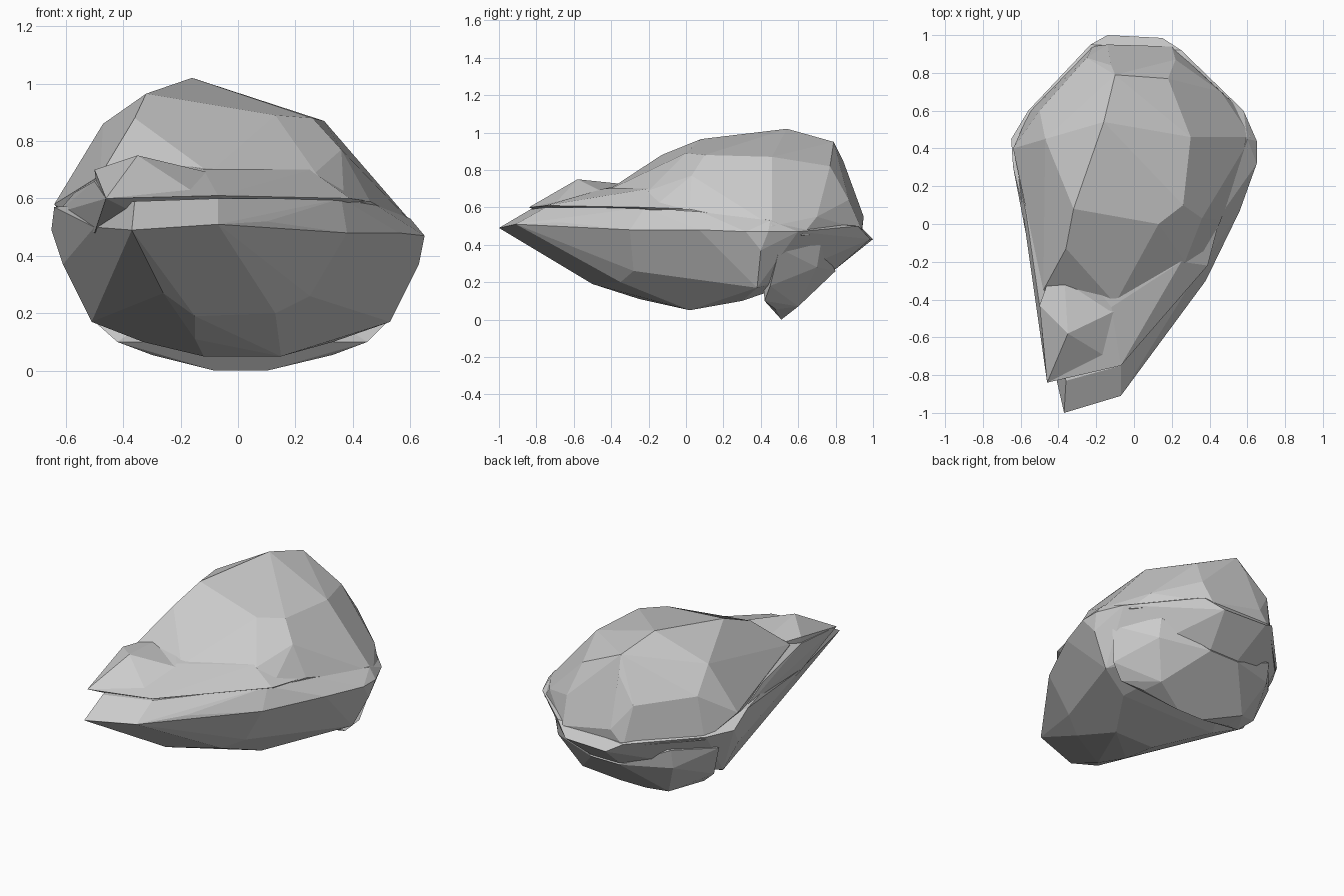
import bpy, bmesh
from math import radians


def chunk(name, pts):
    """Faceted convex stone chunk spanning a few corner points."""
    bm = bmesh.new()
    for p in pts:
        bm.verts.new(p)
    res = bmesh.ops.convex_hull(bm, input=bm.verts)
    loose = {g for k in ("geom_interior", "geom_unused") for g in res[k]
             if isinstance(g, bmesh.types.BMVert)}
    bmesh.ops.delete(bm, geom=list(loose), context='VERTS')
    bmesh.ops.dissolve_limit(bm, angle_limit=radians(6),
                             verts=bm.verts, edges=bm.edges)
    bmesh.ops.recalc_face_normals(bm, faces=bm.faces)
    me = bpy.data.meshes.new(name)
    bm.to_mesh(me)
    bm.free()
    ob = bpy.data.objects.new(name, me)
    bpy.context.collection.objects.link(ob)
    return ob


# Lower body with the long pointed front lip
body = chunk("rock", [
    (-.37, -1, .49), (-.07, -.91, .51), (.10, -.67, .52), (.38, -.30, .48),
    (-.36, -.83, .59), (-.07, -.75, .60), (.36, -.22, .60), (.46, .05, .59),
    (-.26, -.63, .27), (-.15, -.50, .19), (.13, -.35, .20), (.25, -.28, .26),
    (-.15, -.25, .11), (-.12, .02, .05), (.15, .02, .05), (.33, .30, .10),
    (.53, .38, .17), (.63, .40, .37), (.65, .44, .47), (.65, .32, .47),
    (.56, .07, .48), (.58, .60, .47), (.36, .80, .45), (.25, .92, .50),
    (.15, .985, .43), (-.14, 1, .43), (-.23, .95, .48), (-.56, .60, .48),
    (-.65, .45, .49), (-.64, .30, .57), (-.61, .35, .37), (-.51, .36, .17),
    (-.33, .30, .10), (-.57, .05, .52), (-.50, -.43, .50),
    (.60, .45, .53), (.10, .80, .27), (-.10, .80, .27)])

# Bulge under the back
keel = chunk("keel", [
    (-.08, .51, 0), (.10, .51, 0), (-.30, .48, .055), (.33, .48, .055),
    (-.42, .42, .10), (.45, .42, .10), (-.30, .60, .07), (.30, .60, .07),
    (-.51, .45, .18), (.53, .45, .18), (-.40, .70, .28), (.40, .70, .28),
    (-.10, .80, .26), (.10, .80, .26), (-.58, .50, .38), (.58, .50, .38),
    (-.40, .72, .40), (.40, .72, .40), (0, .4, .4)])

# Upper layer jutting out at the left of the lip
slab = chunk("slab", [
    (-.46, -.84, .60), (-.07, -.75, .61), (-.12, -.44, .70), (.25, -.20, .70),
    (.39, -.22, .60), (.46, .05, .59), (-.50, -.43, .66), (-.36, -.13, .76),
    (-.57, .05, .62), (-.38, -.75, .56), (-.50, -.40, .48), (.3, .1, .45),
    (-.57, .10, .48), (-.63, .35, .55)])

# Raised ridge on the left of the layer
ridge = chunk("ridge", [
    (-.46, -.84, .60), (-.35, -.58, .75), (-.50, -.43, .70), (-.30, -.35, .71),
    (-.10, -.46, .69), (-.48, -.40, .55), (-.12, -.72, .60), (-.38, -.10, .70)])

# Crown of the rock
crown = chunk("crown", [
    (-.16, .54, 1.02), (.13, .00, .89), (-.32, .08, .965), (.26, .10, .88),
    (.30, .46, .87), (-.47, .45, .86), (-.10, .79, .95), (.18, .77, .82),
    (-.36, -.13, .88), (.27, -.20, .69), (.36, .03, .77), (.36, .45, .78),
    (.47, .25, .63), (.46, .02, .59), (.62, .46, .50), (.55, .62, .45),
    (.46, .70, .55), (.22, .87, .64), (-.12, .84, .85), (-.25, .88, .70),
    (-.14, .95, .55), (.20, .94, .48), (-.22, .94, .46), (-.55, .60, .46),
    (-.50, .60, .72), (-.64, .40, .58), (-.56, .10, .62), (-.54, .05, .5),
    (-.48, -.35, .68), (-.47, -.30, .52), (-.10, -.42, .69), (.37, -.2, .58)])

# Fuse the chunks into one stone
for part in (keel, slab, ridge, crown):
    mod = body.modifiers.new(part.name, 'BOOLEAN')
    mod.operation = 'UNION'
    mod.solver = 'EXACT'
    mod.object = part
bpy.context.view_layer.update()
dg = bpy.context.evaluated_depsgraph_get()
fused = bpy.data.meshes.new_from_object(body.evaluated_get(dg))
body.modifiers.clear()
body.data = fused
for part in (keel, slab, ridge, crown):
    bpy.data.objects.remove(part)
